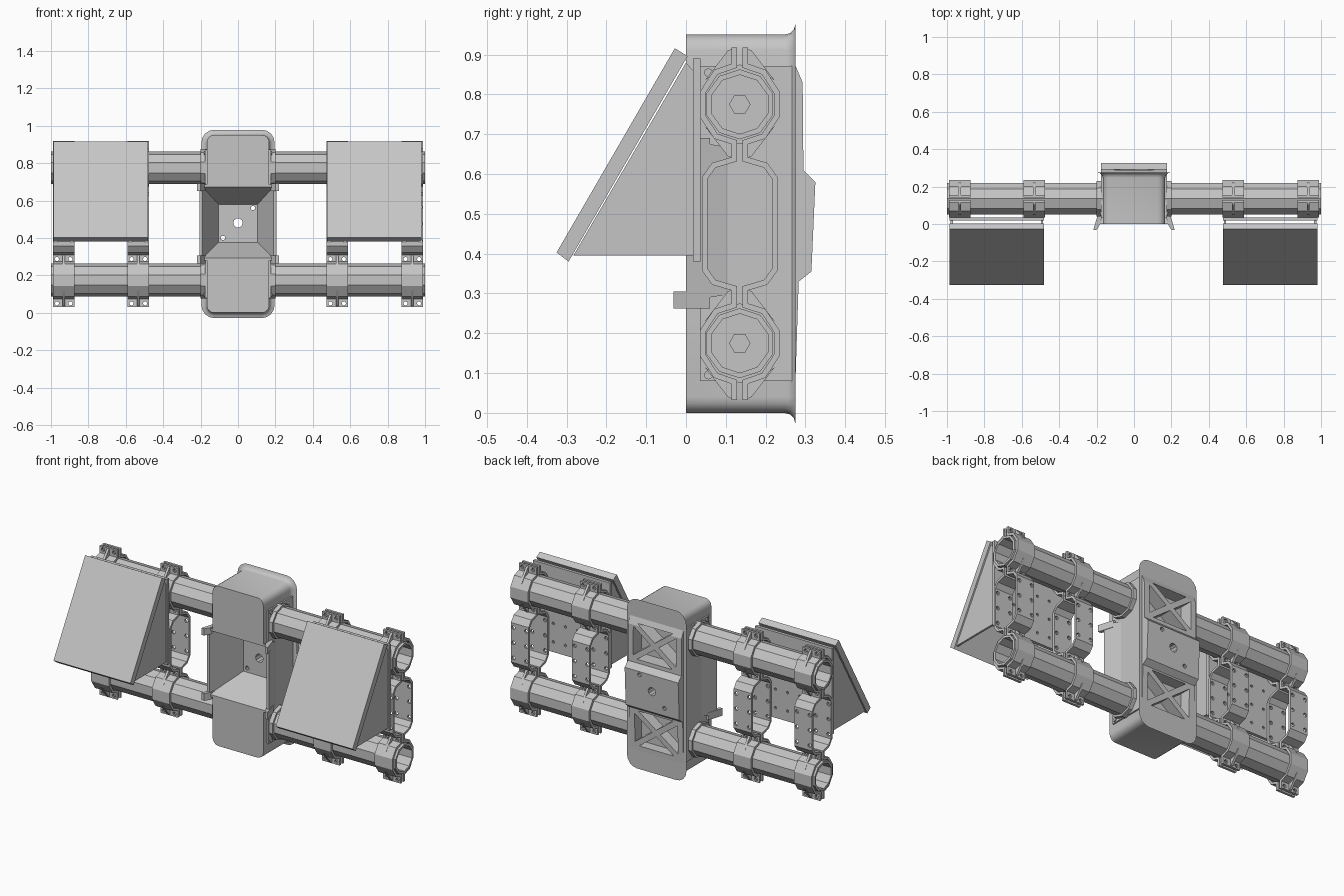
import bpy, bmesh, math
from mathutils import Vector, Matrix

if "Cube" in bpy.data.objects:
    bpy.data.objects.remove(bpy.data.objects["Cube"])

grey = bpy.data.materials.new("plain_grey")
grey.use_nodes = True
grey.diffuse_color = (0.56, 0.56, 0.56, 1)
grey.node_tree.nodes["Principled BSDF"].inputs["Base Color"].default_value = (0.56, 0.56, 0.56, 1)

YC, MID = 0.135, 0.475           # tube axis depth, mid height
TUBE_Z = (0.175, 0.775)


def finish(name, bm):
    bmesh.ops.recalc_face_normals(bm, faces=bm.faces)
    me = bpy.data.meshes.new(name)
    bm.to_mesh(me)
    bm.free()
    me.materials.append(grey)
    ob = bpy.data.objects.new(name, me)
    bpy.context.scene.collection.objects.link(ob)
    return ob


def place(axis, t, p):
    return {"x": (t, p[0], p[1]), "y": (p[0], t, p[1]), "z": (p[0], p[1], t)}[axis]


def loft(bm, axis, a, pts_a, b, pts_b, caps=True, closed=True):
    va = [bm.verts.new(place(axis, a, p)) for p in pts_a]
    vb = [bm.verts.new(place(axis, b, p)) for p in pts_b]
    n = len(va)
    for i in range(n if closed else n - 1):
        j = (i + 1) % n
        bm.faces.new((va[i], va[j], vb[j], vb[i]))
    if caps:
        bm.faces.new(va)
        bm.faces.new(vb[::-1])


def prism(name, axis, pts, a, b):
    bm = bmesh.new()
    loft(bm, axis, a, pts, b, pts)
    return finish(name, bm)


def ngon(cy, cz, r, n, turn=0.0):
    return [(cy + r * math.cos(turn + math.tau * i / n),
             cz + r * math.sin(turn + math.tau * i / n)) for i in range(n)]


def rect(hx, z0, z1):
    return [(-hx, z0), (hx, z0), (hx, z1), (-hx, z1)]


def bake(ob):
    dg = bpy.context.evaluated_depsgraph_get()
    me = bpy.data.meshes.new_from_object(ob.evaluated_get(dg))
    ob.modifiers.clear()
    ob.data = me


def cut(obs, cutters):
    for ob in obs:
        for c in cutters:
            m = ob.modifiers.new("cut", "BOOLEAN")
            m.operation, m.solver, m.object = "DIFFERENCE", "EXACT", c
        bake(ob)
    for c in cutters:
        bpy.data.objects.remove(c)


def thicken(ob, t):
    m = ob.modifiers.new("thick", "SOLIDIFY")
    m.thickness, m.offset, m.use_even_offset = t, 0, True
    bake(ob)


def hole_set(spots, a, b, r):
    bm = bmesh.new()
    for x, z in spots:
        loft(bm, "y", a, ngon(x, z, r, 10), b, ngon(x, z, r, 10))
    return finish("hole_cutter", bm)


# central block with rounded edges
bm = bmesh.new()
loft(bm, "y", 0, rect(0.167, 0, 0.95), 0.275, rect(0.167, 0, 0.95))
edges = [e for e in bm.edges if abs(e.verts[0].co.y - e.verts[1].co.y) > 0.1]
bmesh.ops.bevel(bm, geom=edges, offset=0.04, segments=4, profile=0.5, affect="EDGES")
edges = [e for e in bm.edges if all(v.co.y > 0.27 for v in e.verts)]
bmesh.ops.bevel(bm, geom=edges, offset=0.028, segments=3, profile=0.5, affect="EDGES")
block = finish("central_block", bm)

# rear housing with raised middle
housing = prism("rear_housing", "x", [
    (0.035, 0.08), (0.275, 0.08), (0.283, 0.33), (0.315, 0.355), (0.325, 0.58),
    (0.295, 0.61), (0.293, 0.83), (0.275, 0.872), (0.035, 0.872)], -0.176, 0.176)

# flared funnel mouth
bm = bmesh.new()
loft(bm, "y", 0, rect(0.205, 0.28, 0.685), 0.12, rect(0.172, 0.3, 0.665))
mouth = finish("funnel_mouth", bm)

bm = bmesh.new()
loft(bm, "y", -0.01, rect(0.193, 0.288, 0.677), 0.2, rect(0.105, 0.375, 0.58))
funnel = finish("funnel_cutter", bm)

# triangular pockets between crossed ribs at the rear
bm = bmesh.new()
for zc in (0.215, 0.737):
    corners = [(0.155, 0.115), (-0.155, 0.115), (-0.155, -0.115), (0.155, -0.115)]
    for i in range(4):
        tri = [Vector((0, 0)), Vector(corners[i]), Vector(corners[(i + 1) % 4])]
        mid = sum(tri, Vector((0, 0))) / 3
        tri = [mid + (p - mid) * 0.74 + Vector((0, zc)) for p in tri]
        loft(bm, "y", 0.215, tri, 0.36, tri)
pockets = finish("pocket_cutter", bm)
cut([block, housing, mouth], [
    funnel, pockets, hole_set([(0, 0.48)], 0.1, 0.4, 0.025),
    hole_set([(0.08, 0.56), (-0.08, 0.4)], 0.1, 0.4, 0.012)])
bpy.context.view_layer.objects.active = block
block.select_set(True)
bpy.ops.object.shade_smooth_by_angle(angle=math.radians(32))

for s in (-1, 1):
    # hooked lips at the funnel corners
    for z0, z1 in ((0.262, 0.305), (0.65, 0.69)):
        prism("funnel_lip", "z", [(s * x, y) for x, y in (
            (0.168, 0.06), (0.19, 0.06), (0.218, -0.032), (0.2, -0.032), (0.18, 0.0))], z0, z1)
    for z in TUBE_Z:
        # hollow tubes
        bm = bmesh.new()
        ring = ngon(YC, z, 0.081, 10, math.pi / 2)
        loft(bm, "x", s * 0.15, ring, s * 1.0, ring, caps=False)
        thicken(finish("tube", bm), 0.013)
        # collar, inner bulkhead and hex bolt
        prism("tube_collar", "x", ngon(YC, z, 0.1, 10, math.pi / 2), s * 0.16, s * 0.2)
        prism("bulkhead", "x", ngon(YC, z, 0.078, 10, math.pi / 2), s * 0.17, s * 0.21)
        prism("hex_bolt", "x", ngon(YC, z, 0.027, 6), s * 0.2, s * 0.225)
    for z in (0.095, 0.855):
        prism("side_bolt", "x", ngon(0.056, z, 0.011, 8), s * 0.16, s * 0.183)

# clamp halves: bent strips around both tubes
upper = [(0.014, 0.918), (0.014, 0.872), (0.06, 0.856), (0.093, 0.805), (0.093, 0.745),
         (0.06, 0.695), (0.014, 0.68), (0.014, 0.637), (0.065, 0.622), (0.088, 0.59)]
profile = upper + [(d, 2 * MID - z) for d, z in reversed(upper)]
tab_spots = [(x, z) for x in (-0.036, 0.036) for z in (0.05, 0.287, 0.663, 0.9)]
plate_spots = [(x, z) for x in (-0.042, 0.042) for z in (0.385, 0.475, 0.565)]
ribs = [[(0.018, 0.915), (0.03, 0.91), (0.088, 0.835), (0.06, 0.855), (0.018, 0.87)],
        [(0.018, 0.64), (0.03, 0.645), (0.088, 0.72), (0.06, 0.695), (0.018, 0.68)]]
parts = []
for side, label in ((-1, "front"), (1, "rear")):
    bm = bmesh.new()
    pts = [(YC + side * d, z) for d, z in profile]
    loft(bm, "x", -0.058, pts, 0.058, pts, caps=False, closed=False)
    half = finish("clamp_" + label, bm)
    thicken(half, 0.014)
    cut([half], [hole_set(tab_spots + plate_spots, -0.1, 0.4, 0.011)])
    bm = bmesh.new()
    for rib in ribs:
        for flip in (False, True):
            pts = [(YC + side * d, 2 * MID - z if flip else z) for d, z in rib]
            for x in (-0.007, ):
                loft(bm, "x", x, pts, -x, pts)
    parts += [half, finish("clamp_ribs_" + label, bm)]
places = (-0.932, -0.533, 0.53, 0.932)
for ob in parts:
    ob.location.x = places[0]
    for x in places[1:]:
        dup = ob.copy()
        dup.location.x = x
        bpy.context.scene.collection.objects.link(dup)

# sloped panel mounts
tilt = math.atan2(0.51, 0.297)
slope = Vector((0, math.cos(tilt), math.sin(tilt)))
for xc in (-0.733, 0.728):
    panel = prism("sloped_panel", "x", [
        (-0.325, 0.403), (-0.028, 0.916), (0.004, 0.896), (-0.295, 0.38)], xc - 0.253, xc + 0.253)
    bm = bmesh.new()
    centre = Vector((xc, -0.16, 0.655))
    for i in range(16):
        a = math.tau * i / 16
        pos = centre + Vector((0.16 * math.cos(a), 0, 0)) + slope * 0.16 * math.sin(a)
        bmesh.ops.create_cone(bm, cap_ends=True, segments=8, radius1=0.008, radius2=0.008,
                              depth=0.14, matrix=Matrix.Translation(pos)
                              @ Matrix.Rotation(tilt, 4, "X") @ Matrix.Rotation(math.pi / 2, 4, "X"))
    # rotated so each drill runs square to the panel
    cut([panel], [finish("drill_cutter", bm)])
    back = prism("mount_plate", "y", [(xc + x, z) for x, z in rect(0.253, 0.38, 0.89)], 0.018, 0.036)
    spots = [(xc + x, z) for x in (-0.12, -0.04, 0.04, 0.12) for z in (0.44, 0.55, 0.66)]
    cut([back], [hole_set(spots, 0, 0.06, 0.008)])
    for x in (-0.247, 0.235):
        prism("side_gusset", "x", [(0.02, 0.395), (0.02, 0.858), (0.0, 0.88), (-0.283, 0.395)],
              xc + x, xc + x + 0.012)
